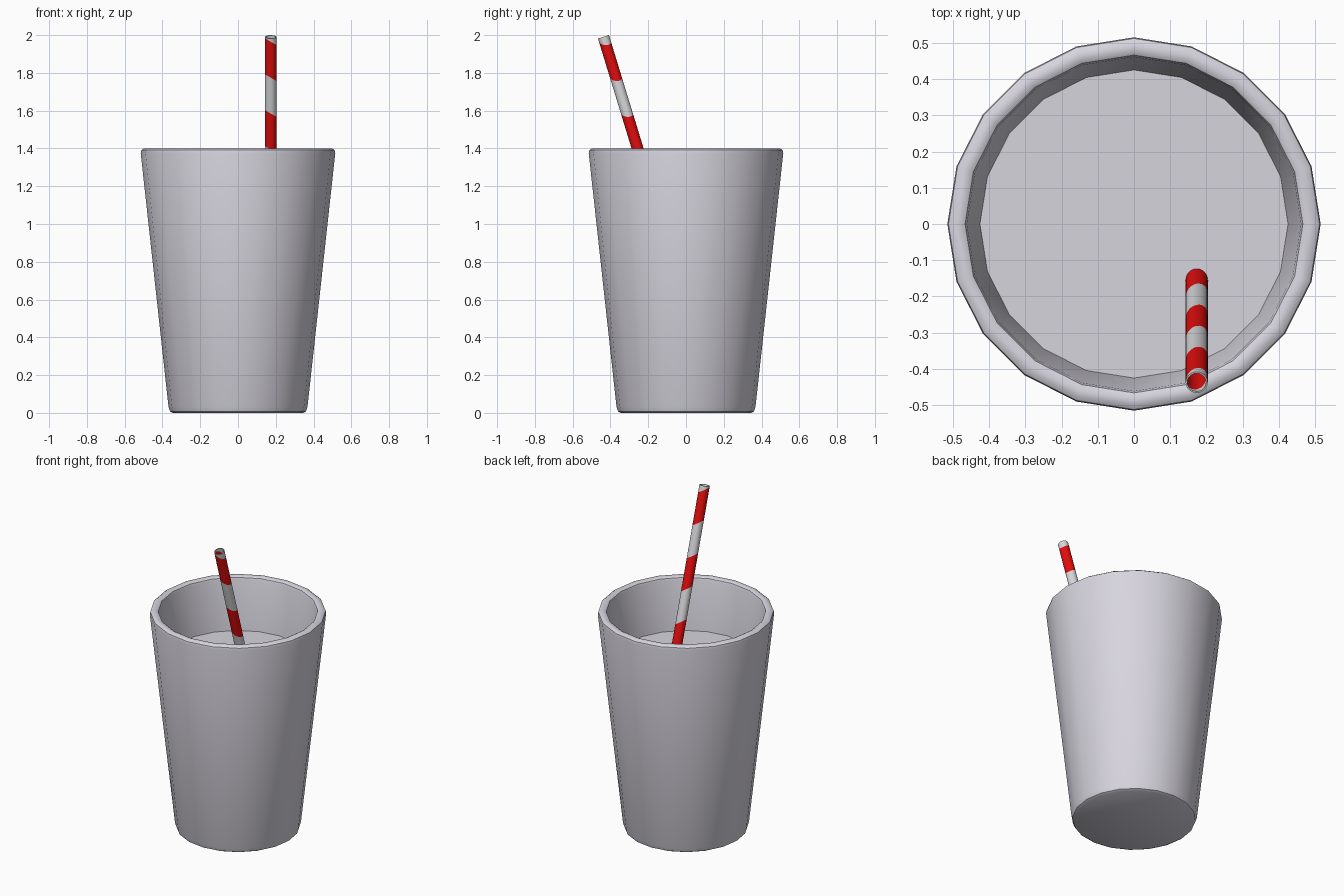
import bpy, bmesh, math
from mathutils import Vector, Matrix

if "Cube" in bpy.data.objects:
    bpy.data.objects.remove(bpy.data.objects["Cube"])

def material(name, rgb):
    m = bpy.data.materials.new(name)
    m.diffuse_color = (*rgb, 1)
    m.use_nodes = True
    m.node_tree.nodes["Principled BSDF"].inputs["Base Color"].default_value = m.diffuse_color
    return m

cup_grey = material("cup grey", (0.68, 0.66, 0.73))
straw_white = material("straw white", (0.69, 0.69, 0.71))
straw_red = material("straw red", (0.78, 0.004, 0.004))

def lathe(bm, profile, sides, closed=False):
    """Spin (radius, z) points about z; radius 0 makes a centre point."""
    rings = []
    for r, z in profile:
        if r == 0:
            rings.append([bm.verts.new((0, 0, z))] * sides)
        else:
            rings.append([bm.verts.new((r * math.cos(2 * math.pi * i / sides),
                                        r * math.sin(2 * math.pi * i / sides), z))
                          for i in range(sides)])
    pairs = list(zip(rings, rings[1:]))
    if closed:
        pairs.append((rings[-1], rings[0]))
    for a, b in pairs:
        for i in range(sides):
            j = (i + 1) % sides
            bm.faces.new(list(dict.fromkeys((a[i], a[j], b[j], b[i]))))
    bmesh.ops.recalc_face_normals(bm, faces=bm.faces)

def finish(bm, name, mats, angle):
    me = bpy.data.meshes.new(name)
    bm.to_mesh(me)
    bm.free()
    for m in mats:
        me.materials.append(m)
    ob = bpy.data.objects.new(name, me)
    bpy.context.collection.objects.link(ob)
    bpy.ops.object.select_all(action='DESELECT')
    ob.select_set(True)
    bpy.context.view_layer.objects.active = ob
    bpy.ops.object.shade_smooth_by_angle(angle=math.radians(angle))
    return ob

# Tapered cup: rounded base, rounded rim, inner wall down to the drink level
bm = bmesh.new()
lathe(bm, [(0, 0), (0.345, 0), (0.360, 0.008), (0.368, 0.032),
           (0.515, 1.375), (0.512, 1.391), (0.499, 1.40),
           (0.478, 1.40), (0.466, 1.393), (0.461, 1.378),
           (0.425, 1.07), (0, 1.07)], 20)
finish(bm, "cup", [cup_grey], 40)

# Leaning hollow straw
LEAN = math.radians(17)
TOP = Vector((0.173, -0.437, 1.991))
LENGTH = 1.1
bm = bmesh.new()
lathe(bm, [(0.0305, -LENGTH), (0.0305, 0), (0.026, 0), (0.026, -LENGTH)], 24, closed=True)
bmesh.ops.transform(bm, matrix=Matrix.Translation(TOP) @ Matrix.Rotation(LEAN, 4, 'X'),
                    verts=bm.verts)

# Slanted red and white bands, cut along tilted planes
SLANT, BAND, FIRST = 0.58, 0.19, 1.965
normal = Vector((SLANT, 0, 1))
for k in range(6):
    bmesh.ops.bisect_plane(bm, geom=bm.verts[:] + bm.edges[:] + bm.faces[:],
                           plane_co=(TOP.x, 0, FIRST - k * BAND), plane_no=normal)
for f in bm.faces:
    c = f.calc_center_median()
    height = c.z + SLANT * (c.x - TOP.x)
    f.material_index = math.floor((FIRST - height) / BAND) % 2 == 0
finish(bm, "straw", [straw_white, straw_red], 40)
